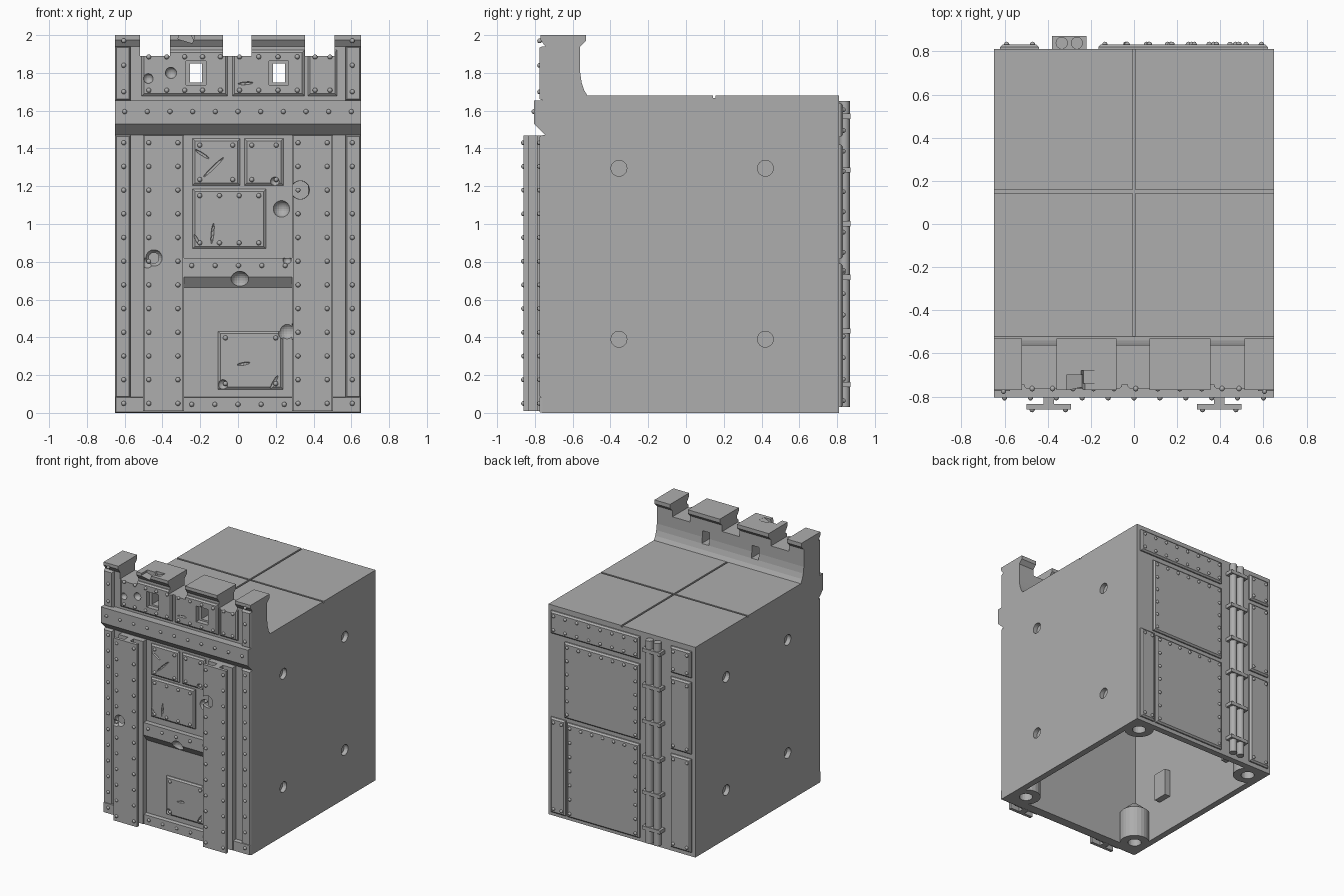
import bpy, bmesh, math
from mathutils import Matrix

if "Cube" in bpy.data.objects:
    bpy.data.objects.remove(bpy.data.objects["Cube"])

grey = bpy.data.materials.new("stone_grey")
grey.use_nodes = True
grey.diffuse_color = (0.42, 0.42, 0.42, 1)
grey.node_tree.nodes["Principled BSDF"].inputs["Base Color"].default_value = grey.diffuse_color


def finish(name, bm):
    bmesh.ops.recalc_face_normals(bm, faces=bm.faces)
    mesh = bpy.data.meshes.new(name)
    bm.to_mesh(mesh)
    bm.free()
    mesh.materials.append(grey)
    obj = bpy.data.objects.new(name, mesh)
    bpy.context.collection.objects.link(obj)
    return obj


def box(name, x0, x1, y0, y1, z0, z1, turn=0):
    bm = bmesh.new()
    size = Matrix.Diagonal((x1 - x0, y1 - y0, z1 - z0, 1))
    mid = Matrix.Translation(((x0 + x1) / 2, (y0 + y1) / 2, (z0 + z1) / 2))
    bmesh.ops.create_cube(bm, size=1, matrix=mid @ Matrix.Rotation(turn, 4, 'Y') @ size)
    return finish(name, bm)


def prism(name, profile, x0, x1):
    """Extrude a (y, z) profile along x."""
    bm = bmesh.new()
    face = bm.faces.new([bm.verts.new((x0, y, z)) for y, z in profile])
    side = bmesh.ops.extrude_face_region(bm, geom=[face])["geom"]
    bmesh.ops.translate(bm, vec=(x1 - x0, 0, 0),
                        verts=[v for v in side if isinstance(v, bmesh.types.BMVert)])
    return finish(name, bm)


def rod(name, at, r1, r2, length, axis='Z'):
    bm = bmesh.new()
    turn = Matrix.Rotation(math.pi / 2, 4, 'Y') if axis == 'X' else Matrix()
    bmesh.ops.create_cone(bm, cap_ends=True, segments=24, radius1=r1, radius2=r2,
                          depth=length, matrix=Matrix.Translation(at) @ turn)
    return finish(name, bm)


def ball(name, at, size, turn=0):
    bm = bmesh.new()
    m = Matrix.Translation(at) @ Matrix.Rotation(turn, 4, 'Y') @ Matrix.Diagonal((*size, 1))
    bmesh.ops.create_uvsphere(bm, u_segments=20, v_segments=12, radius=1, matrix=m)
    return finish(name, bm)


def plate(name, x0, x1, z0, z1, y, out, rim=0.012):
    """Chamfered armour plate standing on the plane y, its face at y + out."""
    bm = bmesh.new()
    loops = []
    for yy, d in ((y, 0), (y + out * 0.5, 0), (y + out, rim)):
        loops.append([bm.verts.new((x, yy, z)) for x, z in
                      ((x0 + d, z0 + d), (x1 - d, z0 + d), (x1 - d, z1 - d), (x0 + d, z1 - d))])
    for a, b in zip(loops, loops[1:]):
        for i in range(4):
            j = (i + 1) % 4
            bm.faces.new((a[i], a[j], b[j], b[i]))
    bm.faces.new(loops[0])
    bm.faces.new(loops[-1])
    return finish(name, bm)


def carve(obj, cutters):
    for c in cutters:
        c.hide_render = True
        mod = obj.modifiers.new("cut", 'BOOLEAN')
        mod.operation, mod.solver, mod.object = 'DIFFERENCE', 'EXACT', c
    bpy.context.view_layer.update()
    done = obj.evaluated_get(bpy.context.evaluated_depsgraph_get())
    mesh = bpy.data.meshes.new_from_object(done)
    obj.modifiers.clear()
    obj.data = mesh


def span(a, b, n):
    return [a + (b - a) * i / (n - 1) for i in range(n)]


def rivets(name, spots):
    bm = bmesh.new()
    for p in spots:
        m = Matrix.Translation(p) @ Matrix.Rotation(math.pi / 2, 4, 'X')
        bmesh.ops.create_uvsphere(bm, u_segments=10, v_segments=6, radius=0.013, matrix=m)
    for f in bm.faces:
        f.smooth = True
    finish(name, bm)


# Main planes
W, FRONT, TRIM, BACK, ROOF = 0.65, -0.745, -0.775, 0.81, 1.68

# Body shell: hollow, roof grooves, side sockets
body = box("body", -W, W, FRONT, BACK, 0, ROOF)
shell_cuts = [box("hollow", -W + .05, W - .05, FRONT + .05, BACK - .05, -.1, ROOF - .06),
              box("groove_across", -1, 1, .143, .157, ROOF - .012, 2),
              box("groove_along", -.007, .007, -.52, 1, ROOF - .012, 2)]
for s in (-1, 1):
    for y in (-.355, .42):
        for z in (.39, 1.295):
            shell_cuts.append(rod("socket", (s * W, y, z), .042, .042, .07, 'X'))
            xs = sorted((s * (W - .1), s * (W - .04)))
            box("socket_boss", *xs, y - .06, y + .06, z - .11, z + .11)

# Corner posts under the body
bores = []
for x in (-W + .12, W - .12):
    for y in (FRONT + .12, BACK - .12):
        post = rod("corner_post", (x, y, .125), .11, .11, .25)
        rod("corner_post_tip", (x, y, .29), .11, .02, .08)
        bores.append(rod("post_bore", (x, y, 0), .05, .05, .2))
        carve(post, bores[-1:])

# Parapet with notches, windows and a broken edge
parapet = prism("parapet", [(FRONT, 1.64), (FRONT, 1.94), (-.77, 1.975), (-.77, 2), (-.53, 2),
                            (-.53, 1.97), (-.56, 1.94), (-.56, 1.8), (-.553, 1.75),
                            (-.54, 1.71), (-.522, ROOF), (-.522, 1.64)], -W, W)
notches = [box("notch", a, b, -1, -.4, 1.89, 2.2)
           for a, b in ((-.52, -.36), (-.08, .072), (.355, .512))]
windows = []
for x in (-.222, .216):
    windows += [box("window_hole", x - .032, x + .032, -1, -.4, 1.75, 1.85),
                box("window_recess", x - .052, x + .052, -1, FRONT + .02, 1.737, 1.863)]
broken = [box("break_a", -.3, -.22, -.82, -.7, 1.965, 2.1, .3),
          box("break_b", -.26, -.19, -.74, -.68, 1.98, 2.1, -.4)]

# Battle damage: round dents and slanted gashes
dents = [ball("dent", (x, y, z), (r, r, r)) for x, y, z, r in (
    (.33, -.85, 1.18, .05), (.23, -.755, 1.08, .045), (-.445, -.87, .82, .045),
    (-.48, -.87, .795, .03), (.01, -.79, .7, .05), (.26, -.78, .43, .052),
    (-.355, -.765, 1.8, .03), (-.475, -.765, 1.77, .026), (.195, -.765, 1.225, .024),
    (.26, -.785, .81, .022), (-.08, -.765, .15, .026))]
gashes = [ball("gash", (x, -.765, z), (.008, .012, length), turn) for x, z, length, turn in (
    (-.13, 1.3, .075, .8), (-.19, 1.37, .045, -1), (-.135, .95, .055, .1), (-.22, .92, .03, -.5),
    (.03, .26, .035, 1.4), (.19, .16, .045, .5), (.04, 1.745, .04, 1.5))]
carve(body, shell_cuts + dents)
carve(parapet, notches + windows + broken + dents[6:8])

# Belt under the parapet
prism("belt", [(FRONT, 1.47), (-.805, 1.53), (-.805, 1.655), (FRONT, 1.655)], -W, W)
spots = [(x, -.805, 1.595) for x in span(-.6, .6, 11)]

# Edge strips, skirting and cross bar
for s in (-1, 1):
    a, b = sorted((s * .57, s * W))
    plate("edge_strip", a, b, .08, 1.47, FRONT, TRIM - FRONT, .006)
    plate("parapet_strip", a, b, 1.655, 1.94, FRONT, TRIM - FRONT, .006)
    spots += [(s * .605, TRIM, z) for z in span(.05, 1.43, 12) + [1.7, 1.84, 1.97]]
plate("skirting", -W, W, 0, .085, FRONT, TRIM - FRONT, .004)
spots += [(x, TRIM, .045) for x in span(-.245, .245, 5)]
bar = prism("cross_bar", [(FRONT, .665), (-.785, .72), (-.785, .82), (FRONT, .82)], -.285, .285)
carve(bar, dents)
spots += [(x, -.785, .78) for x in span(-.245, .25, 5)]

# Steel H beams
for c in (-.395, .395):
    for name, h, y0, y1 in (("beam_back_flange", .108, -.79, FRONT + .01),
                            ("beam_web", .025, -.84, -.785),
                            ("beam_front_flange", .103, -.86, -.835)):
        carve(box(name, c - h, c + h, y0, y1, .01, 1.468), dents)
    spots += [(c + d, -.86, z) for d in (-.077, .077) for z in span(.05, 1.43, 12)]

# Front armour plates: x range, z range, rivet columns
for x0, x1, z0, z1, cols in (
        (-.24, .01, 1.205, 1.452, 2), (.035, .24, 1.205, 1.452, 2), (-.24, .148, .87, 1.185, 4),
        (-.105, .238, .125, .432, 2), (-.51, -.055, 1.678, 1.92, 5),
        (-.03, .352, 1.678, 1.92, 4), (.37, .525, 1.678, 1.92, 2)):
    armour = plate("front_plate", x0, x1, z0, z1, FRONT + .002, -.02)
    carve(armour, dents + gashes + (notches + windows if z0 > 1.5 else []))
    spots += [(x, -.763, z) for x in span(x0 + .038, x1 - .038, cols)
              for z in (z0 + .03, z1 - .035)]
rivets("front_rivets", spots)

# Back plates: x range, z range, rivet columns and rows
spots = []
for x0, x1, z0, z1, cols, rows in (
        (-.62, -.44, 1.43, 1.64, 2, 2), (-.62, -.44, .82, 1.395, 2, 2),
        (-.62, -.44, .035, .78, 2, 2), (-.165, .62, 1.46, 1.64, 8, 2),
        (-.165, .5, .815, 1.42, 7, 6), (-.165, .475, .03, .78, 7, 7), (.49, .62, .03, .79, 2, 2)):
    plate("back_plate", x0, x1, z0, z1, BACK - .002, .024)
    xs, zs = span(x0 + .03, x1 - .03, cols), span(z0 + .035, z1 - .035, rows)
    spots += [(x, .832, z) for x in xs for z in zs
              if rows == 2 or z == zs[-1] or x in (xs[0], xs[-1])]
rivets("back_rivets", spots)

# Twin pipes and their clamps
for x in (-.335, -.265):
    pipe = rod("pipe", (x, .839, .84), .028, .028, 1.62)
    for f in pipe.data.polygons:
        f.use_smooth = len(f.vertices) == 4
for z in span(.15, 1.57, 6):
    box("pipe_clamp", -.38, -.22, BACK - .01, .872, z - .014, z + .014)

# Remove the used cutters
for c in bores + shell_cuts + notches + windows + broken + dents + gashes:
    bpy.data.objects.remove(c)
